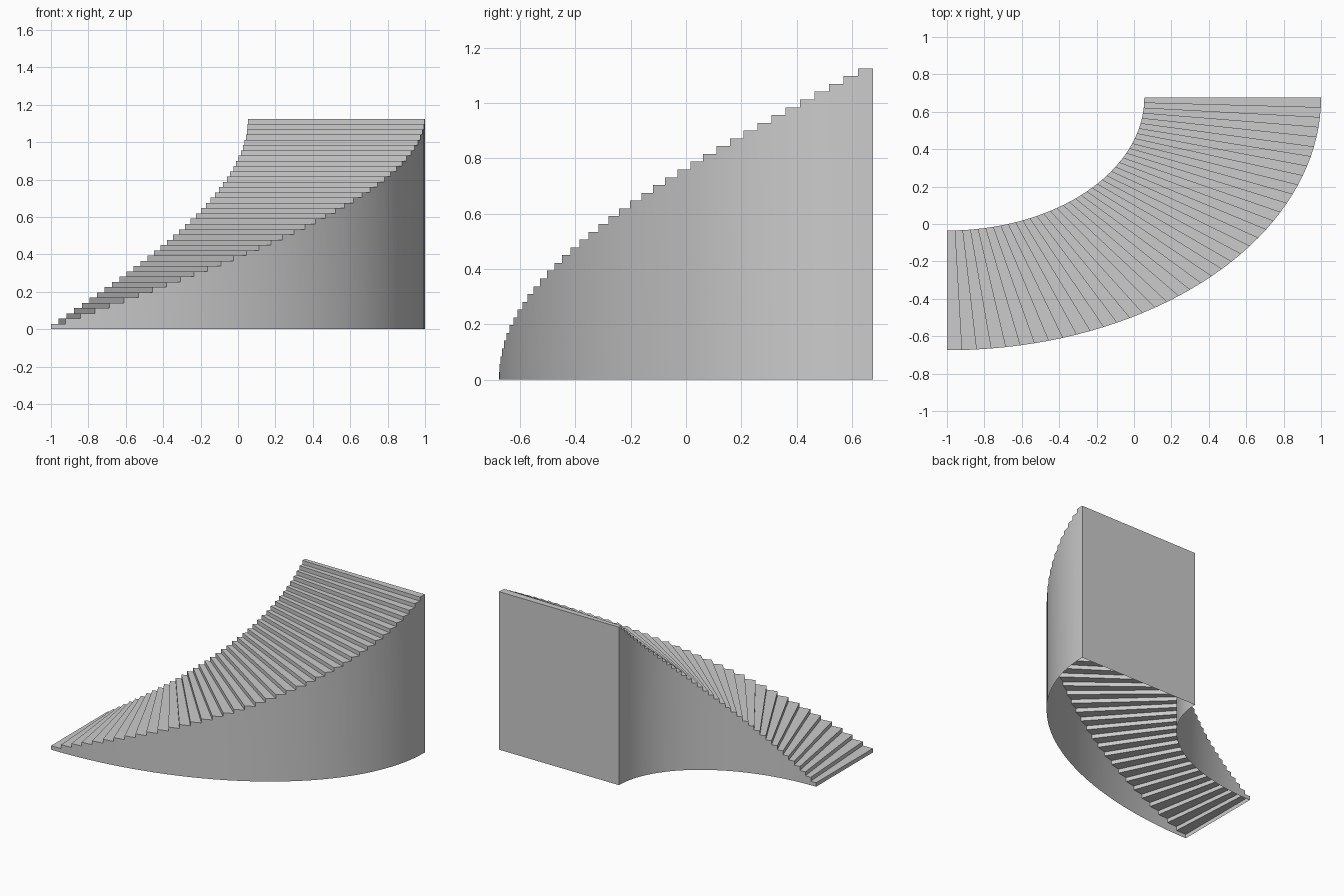
import bpy, bmesh
from math import sin, cos, pi, radians

if "Cube" in bpy.data.objects:
    bpy.data.objects.remove(bpy.data.objects["Cube"])

STEPS = 40
HEIGHT = 1.125
RISE = HEIGHT / STEPS
CX, CY = -1.0, 0.675          # centre of both quarter ellipses
INNER = (1.055, 0.71)
OUTER = (2.0, 1.35)


def rail(radii, i, z):
    """Point on a quarter-ellipse edge at step division i."""
    a = i / STEPS * pi / 2
    return (CX + radii[0] * sin(a), CY - radii[1] * cos(a), z)


def make_object(name, polygons):
    """Join polygons into one mesh object with welded corners."""
    bm = bmesh.new()
    for poly in polygons:
        bm.faces.new([bm.verts.new(p) for p in poly])
    bmesh.ops.remove_doubles(bm, verts=bm.verts, dist=1e-5)
    mesh = bpy.data.meshes.new(name)
    bm.to_mesh(mesh)
    bm.free()
    obj = bpy.data.objects.new(name, mesh)
    bpy.context.collection.objects.link(obj)
    return obj


def side_wall(name, radii, flip):
    """Curved wall with a stepped top edge."""
    polys = []
    for i in range(STEPS):
        low, top = i * RISE, (i + 1) * RISE
        poly = [rail(radii, i, 0), rail(radii, i + 1, 0),
                rail(radii, i + 1, top), rail(radii, i, top)]
        if i:
            poly.append(rail(radii, i, low))
        polys.append(poly[::-1] if flip else poly)
    obj = make_object(name, polys)
    bpy.ops.object.select_all(action='DESELECT')
    obj.select_set(True)
    bpy.context.view_layer.objects.active = obj
    bpy.ops.object.shade_smooth_by_angle(angle=radians(30))


# Risers and treads
steps = []
for i in range(STEPS):
    low, top = i * RISE, (i + 1) * RISE
    steps.append([rail(INNER, i, low), rail(OUTER, i, low),
                  rail(OUTER, i, top), rail(INNER, i, top)])
    steps.append([rail(INNER, i, top), rail(OUTER, i, top),
                  rail(OUTER, i + 1, top), rail(INNER, i + 1, top)])
make_object("steps", steps)

# Curved sides, open underneath
side_wall("outer_wall", OUTER, False)
side_wall("inner_wall", INNER, True)

# Flat wall at the tall end
make_object("back_wall", [[rail(OUTER, STEPS, 0), rail(INNER, STEPS, 0),
                           rail(INNER, STEPS, HEIGHT), rail(OUTER, STEPS, HEIGHT)]])
